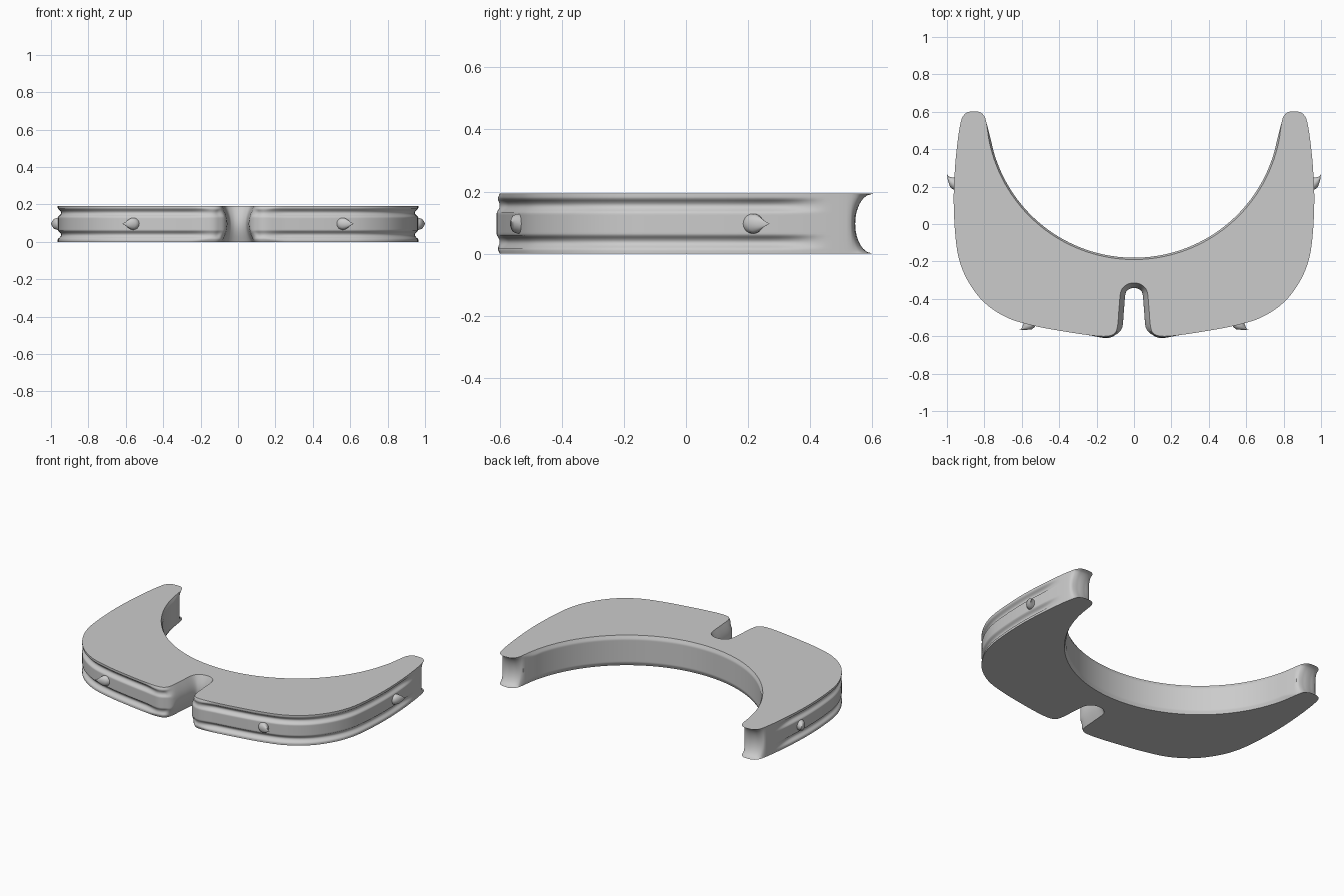
import bpy, bmesh
from math import pi, sin, cos, sqrt
from mathutils import Vector

cube = bpy.data.objects.get("Cube")
if cube:
    bpy.data.objects.remove(cube, do_unlink=True)

H = 0.193
grey = bpy.data.materials.new("plain grey")
grey.use_nodes = True
grey.diffuse_color = (0.6, 0.6, 0.6, 1)
grey.node_tree.nodes["Principled BSDF"].inputs["Base Color"].default_value = grey.diffuse_color


def finish(bm, name, angle):
    bmesh.ops.recalc_face_normals(bm, faces=bm.faces)
    mesh = bpy.data.meshes.new(name)
    bm.to_mesh(mesh)
    bm.free()
    mesh.materials.append(grey)
    obj = bpy.data.objects.new(name, mesh)
    bpy.context.collection.objects.link(obj)
    bpy.ops.object.select_all(action='DESELECT')
    obj.select_set(True)
    bpy.context.view_layer.objects.active = obj
    bpy.ops.object.shade_smooth_by_angle(angle=angle)
    return obj


def bridge(bm, a, b):
    n = len(a)
    for i in range(n):
        j = (i + 1) % n
        bm.faces.new((a[i], a[j], b[j], b[i]))


# Half outline: x, y, bulge depth, groove depth
notch = [(0, -.315), (.04, -.325), (.07, -.36), (.08, -.45), (.088, -.545)]
corner = [(.105, -.585), (.15, -.6)]
outer = [(.25, -.593), (.4, -.57), (.54, -.543), (.68, -.5), (.8, -.42), (.885, -.31),
         (.935, -.19), (.956, -.05), (.964, .13), (.957, .3)]
tip = [(.942, .45), (.925, .55), (.907, .585), (.88, .6), (.83, .6), (.803, .58), (.79, .545)]
half = [Vector((x, y, .027, 0)) for x, y in notch]
half += [Vector((x, y, .01, .01)) for x, y in corner]
half += [Vector((x, y, 0, .018)) for x, y in outer]
half += [Vector((x, y, 0, 0)) for x, y in tip]
for i in range(1, 17):
    a = pi / 2 * (.06 + .94 * i / 16)
    half.append(Vector((.79 * cos(a), .6 - .79 * sin(a), .01, 0)))
half[-1].x = 0
loop = half + [Vector((-p.x, p.y, p.z, p.w)) for p in half[-2:0:-1]]


# Smooth closed curve through the outline points
def smooth_loop(pts, steps):
    out, n = [], len(pts)
    for i in range(n):
        p0, p1, p2, p3 = (pts[(i + k) % n] for k in (-1, 0, 1, 2))
        for s in range(steps):
            t = s / steps
            out.append(p1 + (p2 - p0) * t / 2
                       + (p0 * 2 - p1 * 5 + p2 * 4 - p3) * t * t / 2
                       + (p1 * 3 - p0 - p2 * 3 + p3) * t ** 3 / 2)
    return out


path = smooth_loop(loop, 5)
count = len(path)


# Groove strength by distance from the nearer flat face
def groove(d):
    return max(0, sin(pi * min(1, max(0, (d - .015) / .045))))


# Crescent body: stacked outlines, pushed in or out by the side profile
bm = bmesh.new()
rings = []
levels = 36
for k in range(levels + 1):
    t = .5 - .5 * cos(pi * k / levels) if k in (0, levels) else k / levels
    z = H * t
    cove = .057 * sqrt(max(0, 1 - (2 * t - 1) ** 2))
    ring = []
    for i, p in enumerate(path):
        d = path[(i + 1) % count] - path[i - 1]
        normal = Vector((d.y, -d.x)).normalized()
        push = min(max(p.z, 0), .027 * sin(pi * t)) - max(p.w, 0) * groove(min(z, H - z))
        x, y = p.x + normal.x * push, p.y + normal.y * push
        y -= cove * min(1, max(0, (y - .53) / .07))
        ring.append(bm.verts.new((x, y, z)))
    rings.append(ring)
for a, b in zip(rings, rings[1:]):
    bridge(bm, a, b)
bm.faces.new(rings[0])
bm.faces.new(rings[-1])
finish(bm, "crescent_body", .7)


# Slanted studs: round base, narrower shoulder, leaning point
def stud(name, base, out, lean):
    bm = bmesh.new()
    base, out, lean = Vector(base), Vector(out).normalized(), Vector(lean).normalized()
    up = Vector((0, 0, 1))
    rows = []
    for r, o, l in ((.032, -.02, -.005), (.032, .006, 0), (.026, .022, .008), (.012, .033, .028)):
        c = base + out * o + lean * l
        rows.append([bm.verts.new(c + (lean * cos(a) + up * sin(a)) * r)
                     for a in (2 * pi * i / 20 for i in range(20))])
    for a, b in zip(rows, rows[1:]):
        bridge(bm, a, b)
    bm.faces.new(rows[0])
    point = bm.verts.new(base + out * .038 + lean * .052)
    for i in range(20):
        bm.faces.new((rows[-1][i - 1], rows[-1][i], point))
    finish(bm, name, .7)


for side, s in (("left", 1), ("right", -1)):
    stud(side + "_side_stud", (s * .962, .217, H / 2), (s, 0, 0), (0, 1, 0))
    stud(side + "_front_stud", (s * .56, -.538, H / 2), (s * .22, -1, 0), (s, .22, 0))
